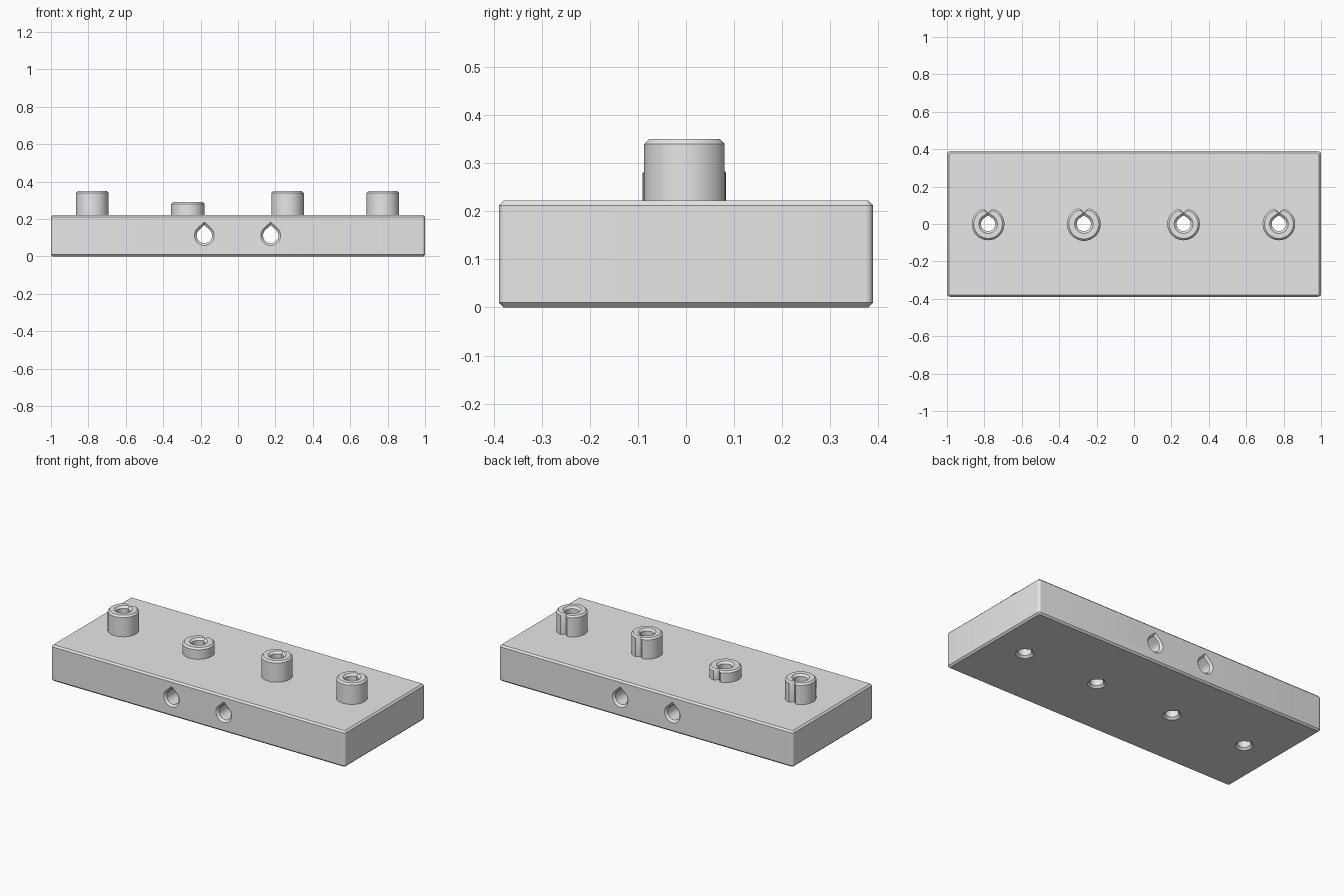
import bpy
import bmesh
from math import radians, sin, cos
from mathutils import Matrix

cube = bpy.data.objects.get("Cube")
if cube:
    bpy.data.objects.remove(cube, do_unlink=True)

grey = bpy.data.materials.new("light_grey")
grey.use_nodes = True
grey.diffuse_color = (0.8, 0.8, 0.8, 1)
grey.node_tree.nodes["Principled BSDF"].inputs["Base Color"].default_value = (0.8, 0.8, 0.8, 1)

HALF_X, HALF_Y, HEIGHT = 1.0, 0.389, 0.222
CHAMFER = 0.01


def arc(cx, cy, r, start, end, steps):
    angles = [radians(start + (end - start) * i / steps) for i in range(steps + 1)]
    return [(cx + r * cos(a), cy + r * sin(a)) for a in angles]


def rounded_rect(inset):
    r = 0.016
    x, y = HALF_X - r, HALF_Y - r
    pts = []
    for i, (sx, sy) in enumerate([(1, 1), (-1, 1), (-1, -1), (1, -1)]):
        pts += arc(sx * x, sy * y, r - inset, 90 * i, 90 * i + 90, 6)
    return pts


def teardrop(r, lean):
    # Round hole drawn out to a point on its +y side
    return arc(0, 0, r, 180 - lean, 360 + lean, 40) + [(0, r / sin(radians(lean)))]


def notched_round(r, inset):
    # Round post with two soft lobes and a groove on its +y side
    s = r - inset
    right = [(0.034, 0.91), (0.26, 0.92), (0.17, 0.87), (0.08, 0.77)]
    right = [(0.36, 0.91)] + right[1:]
    left = [(-x, y) for x, y in reversed(right)]
    pts = [(x * s, y * s) for x, y in left]
    pts += arc(0, 0, s, 120, 420, 56)
    pts += [(x * s, y * s) for x, y in right]
    return pts + [(0, 0.69 * s)]


def loft(name, rings, matrix=Matrix()):
    # Skin a stack of matching outlines, each given with its height
    bm = bmesh.new()
    loops = [[bm.verts.new((x, y, z)) for x, y in pts] for pts, z in rings]
    n = len(loops[0])
    for a, b in zip(loops, loops[1:]):
        for i in range(n):
            j = (i + 1) % n
            bm.faces.new((a[i], a[j], b[j], b[i]))
    bm.faces.new(loops[0][::-1])
    bm.faces.new(loops[-1])
    bmesh.ops.recalc_face_normals(bm, faces=bm.faces)
    bm.transform(matrix)
    mesh = bpy.data.meshes.new(name)
    bm.to_mesh(mesh)
    bm.free()
    mesh.materials.append(grey)
    obj = bpy.data.objects.new(name, mesh)
    bpy.context.collection.objects.link(obj)
    return obj


def hole_cutter(name, r, lean, low, high, matrix):
    # Bore that flares at both ends
    c, over = 0.012, 0.01
    levels = [(r + c + over, low - over), (r, low + c),
              (r, high - c), (r + c + over, high + over)]
    obj = loft(name, [(teardrop(rad, lean), z) for rad, z in levels], matrix)
    obj.hide_render = True
    return obj


def activate(obj):
    bpy.ops.object.select_all(action="DESELECT")
    obj.select_set(True)
    bpy.context.view_layer.objects.active = obj


def combine(obj, other, operation):
    mod = obj.modifiers.new(operation.title(), "BOOLEAN")
    mod.operation, mod.object, mod.solver = operation, other, "EXACT"
    activate(obj)
    bpy.ops.object.modifier_apply(modifier=mod.name)
    bpy.data.objects.remove(other, do_unlink=True)


# Chamfered base block
block = loft("base_block", [
    (rounded_rect(CHAMFER), 0), (rounded_rect(0), CHAMFER),
    (rounded_rect(0), HEIGHT - CHAMFER), (rounded_rect(CHAMFER), HEIGHT)])

# Notched posts along the middle, each with an upright bore
posts = [(-0.78, 0.35, 0.087), (-0.268, 0.29, 0.09),
         (0.265, 0.35, 0.087), (0.775, 0.35, 0.087)]
for x, top, r in posts:
    place = Matrix.Translation((x, 0, 0))
    post = loft("post", [
        (notched_round(r, 0), HEIGHT - 0.03), (notched_round(r, 0), top - CHAMFER),
        (notched_round(r, CHAMFER), top)], place)
    combine(block, post, "UNION")
    combine(block, hole_cutter("bore", 0.038, 55, 0, top, place), "DIFFERENCE")

# Two cross holes running front to back, points upward
for x in (-0.18, 0.175):
    place = Matrix.Translation((x, 0, 0.112)) @ Matrix.Rotation(radians(90), 4, "X")
    combine(block, hole_cutter("cross_hole", 0.041, 47, -HALF_Y, HALF_Y, place), "DIFFERENCE")

activate(block)
bpy.ops.object.shade_smooth_by_angle(angle=radians(30))
